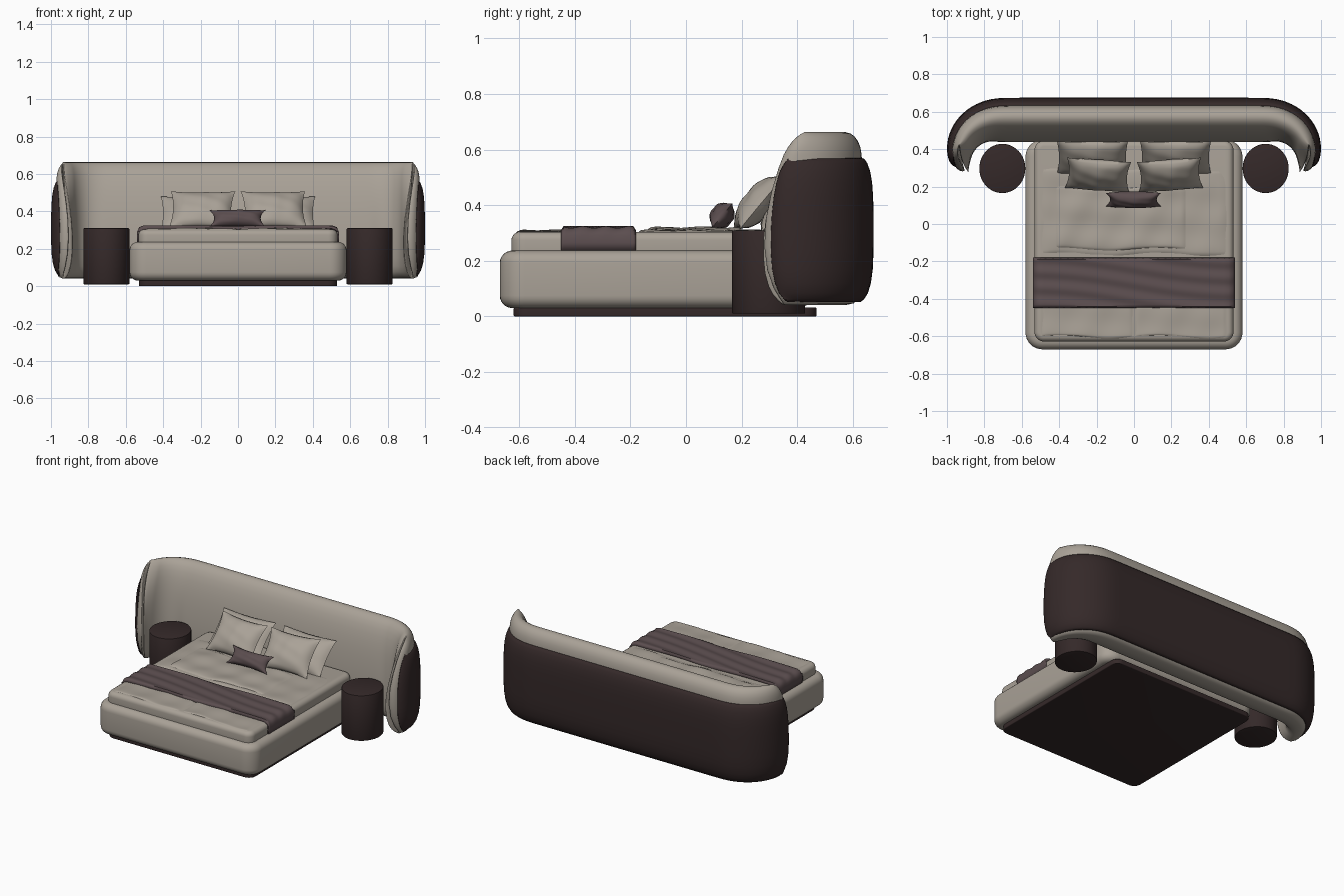
import bpy, bmesh, math
from mathutils import Matrix

cube = bpy.data.objects.get("Cube")
if cube:
    bpy.data.objects.remove(cube)


def material(name, rgb):
    m = bpy.data.materials.new(name)
    m.use_nodes = True
    m.diffuse_color = (*rgb, 1)
    m.node_tree.nodes["Principled BSDF"].inputs["Base Color"].default_value = (*rgb, 1)
    return m


LINEN = material("warm grey linen", (0.40, 0.36, 0.31))
DARK = material("dark brown", (0.035, 0.022, 0.022))
MAUVE = material("mauve brown", (0.105, 0.075, 0.078))


def finish(name, bm, mat, subsurf=0, angle=40):
    bmesh.ops.recalc_face_normals(bm, faces=bm.faces[:])
    mesh = bpy.data.meshes.new(name)
    bm.to_mesh(mesh)
    bm.free()
    ob = bpy.data.objects.new(name, mesh)
    bpy.context.collection.objects.link(ob)
    mesh.materials.append(mat)
    bpy.ops.object.select_all(action='DESELECT')
    ob.select_set(True)
    bpy.context.view_layer.objects.active = ob
    bpy.ops.object.shade_smooth_by_angle(angle=math.radians(angle))
    if subsurf:
        mod = ob.modifiers.new("smooth", 'SUBSURF')
        mod.levels = mod.render_levels = subsurf
    return ob


def lattice(bm, nu, nv, point, wrap=False):
    """Quad grid from point(i, j); wrap closes it in the j direction."""
    rows = [[bm.verts.new(point(i, j)) for j in range(nv)] for i in range(nu)]
    for i in range(nu - 1):
        for j in range(nv if wrap else nv - 1):
            k = (j + 1) % nv
            bm.faces.new((rows[i][j], rows[i + 1][j], rows[i + 1][k], rows[i][k]))
    return rows


def soft_box(name, x, y0, y1, z0, z1, corner, edge, mat):
    """Box with rounded plan corners and rounded top and bottom edges."""
    bm = bmesh.new()
    bmesh.ops.create_cube(bm, size=1)
    bmesh.ops.scale(bm, vec=(2 * x, y1 - y0, z1 - z0), verts=bm.verts[:])
    bmesh.ops.translate(bm, vec=(0, (y0 + y1) / 2, (z0 + z1) / 2), verts=bm.verts[:])
    upright = [e for e in bm.edges if abs(e.verts[0].co.z - e.verts[1].co.z) > 0.001]
    bmesh.ops.bevel(bm, geom=upright, offset=corner, segments=8, profile=0.5, affect='EDGES')
    rim = [e for e in bm.edges if abs(e.verts[0].co.z - e.verts[1].co.z) < 0.001]
    bmesh.ops.bevel(bm, geom=rim, offset=edge, segments=6, profile=0.5, affect='EDGES')
    return finish(name, bm, mat)


# Headboard: profiles swept along a straight back that curls into two wings
STRAIGHT, ARC = 0.70, 0.285


def plan(s, d):
    a = max(0, abs(s) - STRAIGHT) / ARC
    x = min(abs(s), STRAIGHT) + (0.30 - d) * math.sin(a)
    return math.copysign(x, s), 0.405 + (0.27 - d) * math.cos(a)


def sweep(name, profile, taper, mid, mat, n=57):
    def point(i, j):
        d, z, deg = profile[j]
        u = math.sin(math.pi / 2 * (2 * i / (n - 1) - 1))
        s = u * (STRAIGHT + ARC * math.radians(deg))
        a = max(0, abs(s) - STRAIGHT) / ARC
        d = d * (1 - taper * (a / 2.1) ** 2)
        tip = max(0, (abs(u) - 0.94) / 0.06)
        k = max(0.12, math.sqrt(max(0, 1 - tip * tip)))
        return (*plan(s, mid + (d - mid) * k), z)

    bm = bmesh.new()
    rows = lattice(bm, n, len(profile), point, wrap=True)
    bm.faces.new(rows[0])
    bm.faces.new(rows[-1])
    finish(name, bm, mat, subsurf=1, angle=180)


# Each point: depth from the back, height, end angle of the wing in degrees
sweep("headboard_padding", [
    (.05, .05, 106), (.04, .15, 124), (.04, .35, 126), (.04, .56, 108), (.045, .61, 101),
    (.065, .65, 92), (.10, .668, 82), (.135, .655, 88), (.17, .61, 98), (.20, .52, 112),
    (.22, .42, 122), (.237, .28, 130), (.24, .14, 128), (.225, .07, 118), (.17, .04, 106),
    (.09, .04, 104)], 0.6, 0.06, LINEN)
sweep("headboard_shell", [
    (.05, .045, 98), (.018, .075, 108), (0, .16, 114), (0, .3, 115), (0, .44, 112),
    (.010, .53, 107), (.035, .577, 98), (.055, .57, 98), (.06, .45, 110), (.06, .3, 114),
    (.06, .15, 113), (.06, .06, 104)], 0, 0.03, DARK)

# Bed base and mattress
soft_box("plinth", 0.53, -0.62, 0.47, 0, 0.032, 0.05, 0.005, DARK)
soft_box("bed_frame", 0.58, -0.67, 0.45, 0.03, 0.237, 0.09, 0.045, LINEN)
soft_box("mattress", 0.532, -0.628, 0.445, 0.20, 0.304, 0.05, 0.03, LINEN)


# Rumpled bedding laid on the mattress
def rumple(x, y):
    return math.sin(9 * x + 14 * y) * math.sin(23 * y - 6 * x + 1) + 0.5 * math.sin(31 * x - 17 * y)


def sheet(name, x0, x1, y0, y1, z, h, wave, mat, n=36):
    def point(i, j):
        u, v = 2 * i / (n - 1) - 1, 2 * j / (n - 1) - 1
        x = x0 + (x1 - x0) * (u + 1) / 2
        y = y0 + (y1 - y0) * (v + 1) / 2
        edge = ((1 - u ** 16) * (1 - v ** 16)) ** 0.5
        y += 0.008 * math.sin(12 * x) * abs(v)
        return x, y, z + edge * (h + wave * rumple(x, y))

    bm = bmesh.new()
    lattice(bm, n, n, point)
    finish(name, bm, mat, angle=180)


sheet("folded_duvet", -0.43, 0.29, -0.14, 0.20, 0.300, 0.016, 0.005, LINEN)
sheet("upper_duvet", -0.51, 0.51, -0.17, 0.30, 0.298, 0.011, 0.003, LINEN)
sheet("foot_duvet_right", -0.50, 0.00, -0.605, -0.40, 0.300, 0.008, 0.003, LINEN)
sheet("foot_duvet_left", 0.00, 0.50, -0.605, -0.40, 0.300, 0.008, 0.003, LINEN)


# Throw draped across the foot of the bed and down both sides
def make_throw():
    half = [(.539, .236), (.541, .265), (.539, .292), (.528, .312), (.505, .321)]
    top = [(0.48 - 0.04 * i, 0.322) for i in range(25)]
    section = half + top + [(-x, z) for x, z in reversed(half)]
    n = 28

    def point(i, j):
        x, z = section[j]
        y = -0.45 + 0.27 * i / (n - 1)
        fold = 0.0035 * math.sin(75 * y + 5 * x + 2 * math.sin(4 * x))
        drop = 0.015 if i in (0, n - 1) and z > 0.3 else 0
        return x, y, z + (fold if z > 0.3 else 0) - drop

    bm = bmesh.new()
    lattice(bm, n, len(section), point)
    ob = finish("throw_blanket", bm, MAUVE, angle=60)
    mod = ob.modifiers.new("cloth", 'SOLIDIFY')
    mod.thickness, mod.offset = 0.008, -1


make_throw()


# Pillows: puffed squares with drawn-out corners and a thin flange
def pillow(name, loc, w, h, t, tilt, yaw, pinch, mat, n=25):
    bm = bmesh.new()
    for side in (-1, 1):
        def point(i, j):
            u, v = 2 * i / (n - 1) - 1, 2 * j / (n - 1) - 1
            x = w / 2 * u * (1 - pinch * (1 - v * v) * u * u)
            z = h / 2 * v * (1 - pinch * (1 - u * u) * v * v)
            puff = max(0, (1 - (u / 0.95) ** 2) * (1 - (v / 0.95) ** 2)) if max(abs(u), abs(v)) < 0.95 else 0
            crease = 1 + 0.07 * math.sin(7 * u + 4 * v) * math.sin(5 * v - 3 * u)
            rim = 0.003 if max(abs(u), abs(v)) < 1 else 0
            return x, side * (rim + t / 2 * puff ** 0.55 * crease), z
        lattice(bm, n, n, point)
    bmesh.ops.remove_doubles(bm, verts=bm.verts[:], dist=0.0005)
    turn = Matrix.Rotation(math.radians(yaw), 4, 'Z') @ Matrix.Rotation(math.radians(-tilt), 4, 'X')
    bmesh.ops.transform(bm, matrix=Matrix.Translation(loc) @ turn, verts=bm.verts[:])
    finish(name, bm, mat, angle=70)


for side, label in ((1, "left"), (-1, "right")):
    pillow("back_pillow_" + label, (side * 0.222, 0.355, 0.39), 0.38, 0.25, 0.09, 44, 0, 0.06, LINEN)
    pillow("front_pillow_" + label, (side * 0.192, 0.262, 0.41), 0.345, 0.255, 0.10, 40, side * 4, 0.10, LINEN)

    # Drum-shaped nightstand
    bm = bmesh.new()
    bmesh.ops.create_cone(bm, cap_ends=True, segments=48, radius1=0.123, radius2=0.123, depth=0.30)
    rims = [e for e in bm.edges if abs(e.verts[0].co.z - e.verts[1].co.z) < 0.001]
    bmesh.ops.bevel(bm, geom=rims, offset=0.004, segments=2, profile=0.5, affect='EDGES')
    bmesh.ops.scale(bm, vec=(1, 1.07, 1), verts=bm.verts[:])
    bmesh.ops.translate(bm, vec=(side * 0.704, 0.297, 0.16), verts=bm.verts[:])
    finish("nightstand_" + label, bm, DARK)

pillow("lumbar_pillow", (-0.003, 0.13, 0.363), 0.30, 0.115, 0.075, 40, 0, 0.17, MAUVE)
